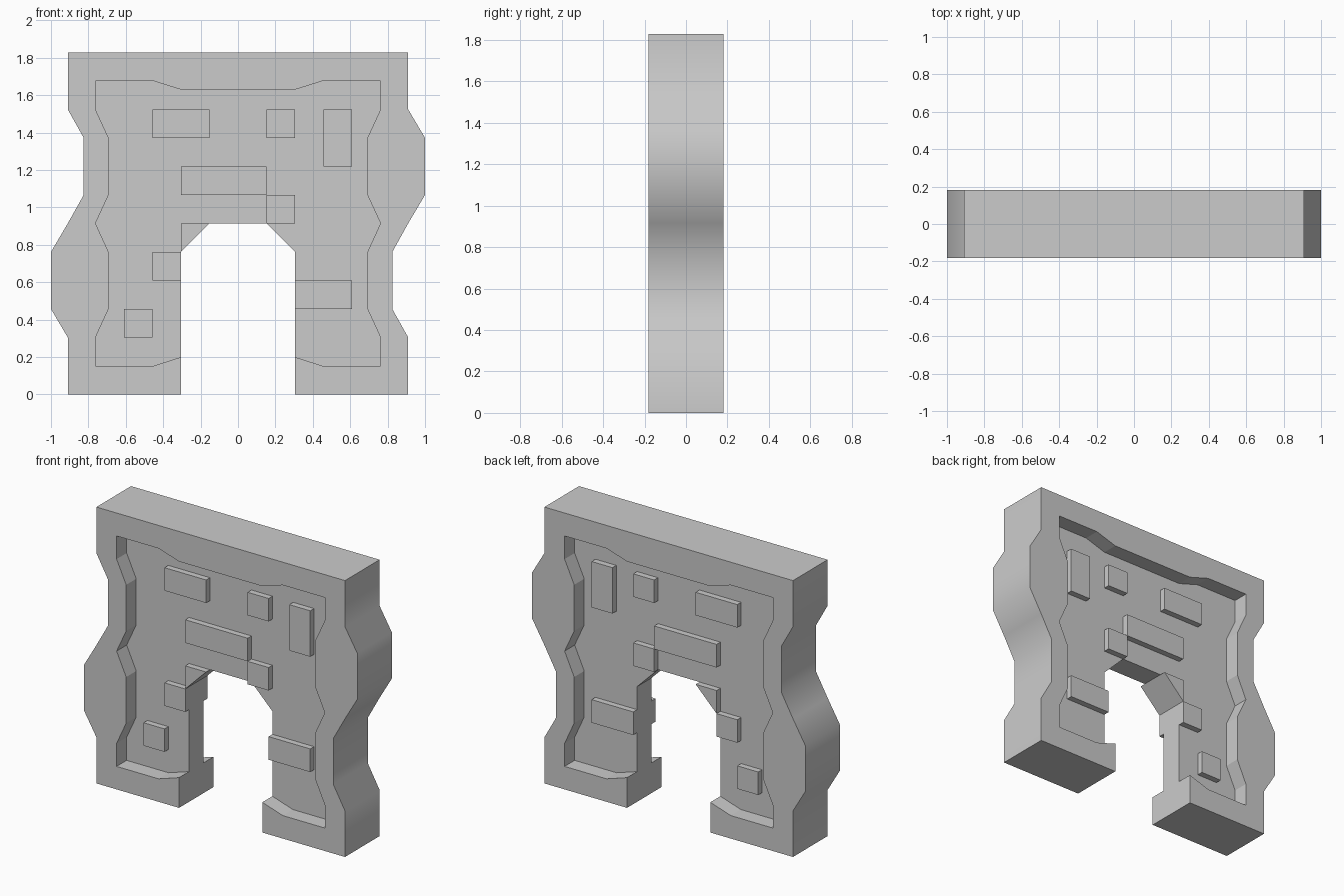
import bpy, bmesh

if "Cube" in bpy.data.objects:
    bpy.data.objects.remove(bpy.data.objects["Cube"])

HALF, PANEL, BRICK = 0.181, 0.076, 0.116   # half thicknesses: frame, recessed panel, bricks


def prism(name, pts, y0, y1, open_start=False):
    """Extrude an (x, z) outline from y0 to y1."""
    bm = bmesh.new()
    a = [bm.verts.new((x, y0, z)) for x, z in pts]
    b = [bm.verts.new((x, y1, z)) for x, z in pts]
    n = len(pts)
    if not open_start:
        bm.faces.new(a)
    bm.faces.new(b[::-1])
    for i in range(n):
        j = (i + 1) % n
        bm.faces.new((a[j], a[i], b[i], b[j]))
    bmesh.ops.recalc_face_normals(bm, faces=bm.faces)
    # make sure the closing cap looks outwards
    cap = next(f for f in bm.faces if all(abs(v.co.y - y1) < 1e-6 for v in f.verts))
    cap.normal_update()
    if cap.normal.y * (y1 - y0) < 0:
        bmesh.ops.reverse_faces(bm, faces=bm.faces)
    me = bpy.data.meshes.new(name)
    bm.to_mesh(me)
    bm.free()
    ob = bpy.data.objects.new(name, me)
    bpy.context.collection.objects.link(ob)
    return ob


# Wall slab with wavy sides and a chamfered doorway
right = [(.91, 0), (.91, .305), (.825, .457), (.825, .762), (.91, .915),
         (1, 1.067), (1, 1.372), (.91, 1.524), (.91, 1.829)]
left = [(-.91, 1.829), (-.91, 1.524), (-.825, 1.372), (-.825, 1.067), (-.91, .915),
        (-1, .762), (-1, .457), (-.91, .305), (-.91, 0)]
door = [(-.305, 0), (-.305, .762), (-.152, .915), (.152, .915), (.305, .762), (.305, 0)]
wall = prism("wall", right + left + door, -HALF, HALF)

# Recess cut into both faces
half = [(.305, .2), (.455, .152), (.762, .152), (.762, .305), (.692, .457), (.692, .762),
        (.762, .915), (.692, 1.067), (.692, 1.372), (.762, 1.524), (.762, 1.677),
        (.455, 1.677), (.305, 1.63)]
recess = half + [(-x, z) for x, z in reversed(half)]
bpy.context.view_layer.objects.active = wall
for s in (-1, 1):
    cutter = prism("recess_cutter", recess, s * PANEL, s * 0.3)
    cutter.hide_render = True
    mod = wall.modifiers.new("recess", 'BOOLEAN')
    mod.operation, mod.solver, mod.object = 'DIFFERENCE', 'EXACT', cutter
    bpy.ops.object.modifier_apply(modifier=mod.name)
    bpy.data.objects.remove(cutter)

# Only the wavy outer sides are smooth
for p in wall.data.polygons:
    p.use_smooth = abs(p.center.x) > 0.8 and abs(p.normal.y) < 0.5

# Raised bricks on both faces: x0, x1, z0, z1
bricks = [(-.457, -.152, 1.372, 1.524), (.152, .305, 1.372, 1.524),
          (.457, .61, 1.22, 1.524), (-.305, .152, 1.067, 1.22),
          (.152, .305, .915, 1.067), (-.457, -.305, .61, .762),
          (.305, .61, .457, .61), (-.61, -.457, .305, .457)]
outlines = [[(a, c), (b, c), (b, d), (a, d)] for a, b, c, d in bricks]
# Corner brick trimmed by the doorway chamfer
outlines.append([(-.305, .762), (-.152, .915), (-.305, .915)])
for s, side in ((-1, "front"), (1, "back")):
    for o in outlines:
        prism(side + "_brick", o, s * PANEL, s * BRICK, open_start=True)
